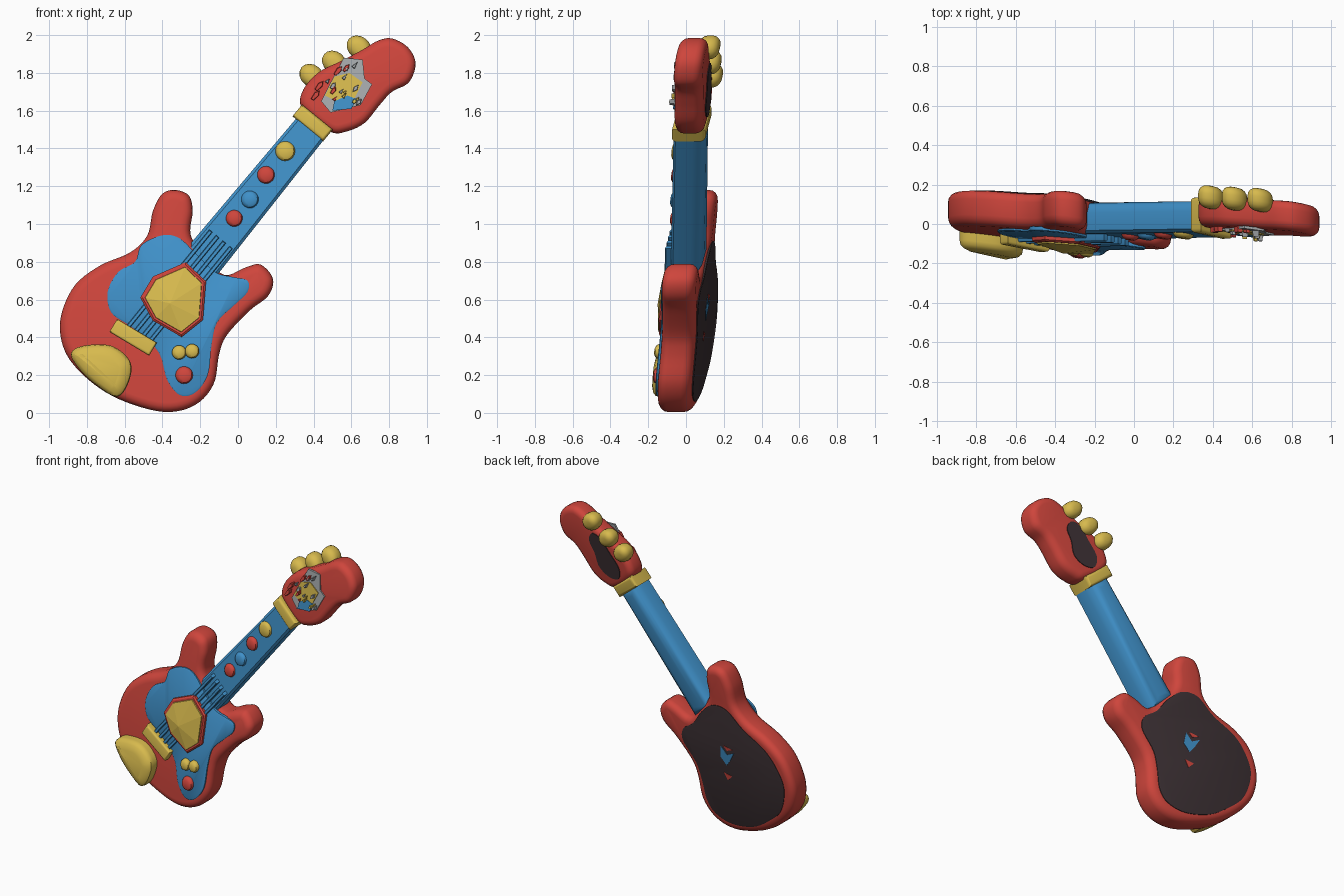
import bpy, bmesh, math, random
from mathutils import Vector

cube = bpy.data.objects.get("Cube")
if cube:
    bpy.data.objects.remove(cube)


def make_material(name, rgb):
    mat = bpy.data.materials.new(name)
    mat.use_nodes = True
    mat.diffuse_color = (*rgb, 1)
    mat.node_tree.nodes["Principled BSDF"].inputs["Base Color"].default_value = (*rgb, 1)
    return mat


RED = make_material("red plastic", (0.62, 0.06, 0.045))
BLUE = make_material("blue plastic", (0.05, 0.28, 0.58))
YELLOW = make_material("yellow plastic", (0.68, 0.49, 0.075))
DARK = make_material("dark backing", (0.045, 0.03, 0.034))
GREY = make_material("light grey", (0.38, 0.4, 0.41))

# The whole instrument lies in one tilted plane
def plane_depth(x, z):
    return -0.10 - 0.125 * x + 0.118 * z


AXIS = Vector((0.633, 0.774))
SIDE = Vector((-0.774, 0.633))


def outline(points, steps=5):
    """Closed smooth curve through points given in hundredths."""
    p = [Vector(q) / 100 for q in points]
    out = []
    for i in range(len(p)):
        a, b, c, d = (p[(i + k) % len(p)] for k in (-1, 0, 1, 2))
        for s in range(steps):
            t = s / steps
            out.append(b + (c - a) * t / 2 + (a * 2 - b * 5 + c * 4 - d) * t * t / 2
                       + (b * 3 - a - c * 3 + d) * t ** 3 / 2)
    return out


def polygon(points):
    return [Vector(q) / 100 for q in points]


def disc(x, z, r, sides=20, rz=None):
    angles = [math.tau * i / sides for i in range(sides)]
    return [Vector((x, z)) + AXIS * (r * math.cos(a)) + SIDE * ((rz or r) * math.sin(a))
            for a in angles]


def bar(start, end, half):
    """Strip between two points, with its half width at each end."""
    a, b = Vector(start), Vector(end)
    d = (b - a).normalized()
    n = Vector((-d.y, d.x))
    return [a + n * half[0], a - n * half[0], b - n * half[1], b + n * half[1]]


def inset(pts, amount):
    area = sum(a.x * b.y - a.y * b.x for a, b in zip(pts, pts[1:] + pts[:1]))
    sign = 1 if area > 0 else -1
    out = []
    for i, p in enumerate(pts):
        e1 = (p - pts[i - 1]).normalized()
        e2 = (pts[(i + 1) % len(pts)] - p).normalized()
        n1, n2 = Vector((-e1.y, e1.x)), Vector((-e2.y, e2.x))
        out.append(p + (n1 + n2) * (sign * amount / max(0.4, 1 + n1.dot(n2))))
    return out


def slab(name, pts, profile, mat, back=None, apex=None, smooth=True):
    """Loft an outline through (inset, depth) rings, front to back."""
    bm = bmesh.new()
    rings = [[bm.verts.new((q.x, d, q.y)) for q in inset(pts, amount)]
             for amount, d in profile]
    n = len(pts)
    for r1, r2 in zip(rings, rings[1:]):
        for i in range(n):
            bm.faces.new((r1[i], r1[(i + 1) % n], r2[(i + 1) % n], r2[i]))
    if apex:
        tip = bm.verts.new(apex)
        for i in range(n):
            bm.faces.new((rings[0][i], rings[0][(i + 1) % n], tip))
    else:
        bm.faces.new(rings[0])
    cap = bm.faces.new(rings[-1])
    cap.material_index = 1 if back else 0
    for v in bm.verts:
        v.co.y += plane_depth(v.co.x, v.co.z)
    bmesh.ops.recalc_face_normals(bm, faces=bm.faces)
    mesh = bpy.data.meshes.new(name)
    bm.to_mesh(mesh)
    bm.free()
    for m in (mat, back):
        if m:
            mesh.materials.append(m)
    obj = bpy.data.objects.new(name, mesh)
    bpy.context.collection.objects.link(obj)
    if smooth:
        bpy.ops.object.select_all(action="DESELECT")
        obj.select_set(True)
        bpy.context.view_layer.objects.active = obj
        bpy.ops.object.shade_smooth_by_angle(angle=math.radians(35))
    return obj


def rounded(front, back, r):
    """Profile with both edges rounded by r."""
    arc = [(r * (1 - math.cos(a)), r * (1 - math.sin(a)))
           for a in (math.pi / 2 * k / 4 for k in range(5))]
    return [(i, front + d) for i, d in reversed(arc)] + [(i, back - d) for i, d in arc]


def button(name, x, z, r, top, mat, base=-0.06):
    return slab(name, disc(x, z, r), [(0.02, top), (0.006, top + 0.008),
                                      (0, top + 0.02), (0, base)], mat)


# Body with two horns
body = outline([(-33, 118), (-40, 116), (-45, 107), (-48, 94), (-57, 85), (-73, 78),
                (-86, 68), (-93, 54), (-94, 41), (-89, 28), (-76, 15), (-60, 6), (-39, 0.5),
                (-23, 4), (-13, 15), (-10, 31), (-6, 41), (6, 54), (16, 62), (18.5, 71),
                (12, 78.5), (4, 77), (-7, 73), (-17, 82), (-25, 94), (-24, 107), (-26, 115)])
slab("body", body, rounded(-0.09, 0.09, 0.05), RED)

# Dark back cover with its broken opening
cover = outline([(-42, 90), (-55, 80), (-72, 71), (-82, 60), (-87, 47), (-83, 30), (-72, 19),
                 (-58, 10), (-40, 6), (-26, 9), (-19, 17), (-16, 30), (-12, 42), (-2, 55),
                 (-3, 64), (-12, 71), (-20, 82), (-30, 90)])
slab("back_cover", cover, [(0, 0.085), (0, 0.094), (0.01, 0.097)], DARK)
slab("cover_opening", polygon([(-46, 60), (-40, 57), (-35, 62), (-34, 54), (-39, 49),
                               (-42, 53)]), [(0, 0.09), (0, 0.099)], BLUE, smooth=False)
for i, pts in enumerate([[(-43, 42), (-36, 43), (-39, 38)], [(-45, 62), (-37, 63), (-40, 60)]]):
    slab(f"cover_chip_{i}", polygon(pts), [(0, 0.09), (0, 0.099)], RED, smooth=False)

# Blue front guard
guard = outline([(-69, 64), (-63.5, 74.5), (-54.5, 80), (-51, 89), (-40, 94), (-31, 92.5),
                 (-22, 84), (-12, 74.5), (-3, 72), (5, 70), (5, 64), (-2, 57), (-11, 48),
                 (-14, 36), (-16, 20), (-23, 10.5), (-31, 9.5), (-37.5, 17.5), (-41, 30),
                 (-47, 38), (-57, 46), (-67, 53)])
slab("front_guard", guard, [(0.008, -0.103), (0, -0.098), (0, -0.08)], BLUE)

# Neck with a rounded back, and the collar at its top
neck_base, neck_top = Vector((-0.2, 0.79)), Vector((0.40, 1.525))
slab("neck", bar(neck_base, neck_top, (0.108, 0.092)),
     [(0.015, -0.083), (0, -0.07), (0, 0.02), (0.02, 0.06), (0.045, 0.078), (0.07, 0.083)], BLUE)
collar = Vector((0.395, 1.535))
slab("neck_collar", bar(collar - SIDE * 0.105, collar + SIDE * 0.105, (0.04, 0.04)),
     rounded(-0.092, 0.088, 0.02), YELLOW)

# Headstock, back cover and tuning knobs
head = outline([(34, 61), (34.5, 71), (43, 80.5), (54, 86), (65.5, 92), (74, 97), (81.5, 98.2),
                (90, 93.5), (94, 85), (90.5, 75), (81.5, 70), (75, 63), (67, 53.5),
                (57.5, 49), (48.5, 49)])
head = [p + Vector((0, 1)) for p in head]
slab("headstock", head, rounded(-0.065, 0.085, 0.045), RED)
head_cover = outline([(44, 158), (43, 166), (50, 175), (57, 183), (64, 185), (67, 179),
                      (63, 171), (60, 162), (52, 157)])
slab("headstock_cover", head_cover, [(0, 0.08), (0, 0.09)], DARK)
for i, (x, z) in enumerate([(0.39, 1.785), (0.51, 1.855), (0.64, 1.935)]):
    slab(f"tuning_knob_{i}", disc(x, z, 0.058, 16, 0.07), rounded(0.015, 0.13, 0.045), YELLOW)

# Headstock badge: grey plate, colour patches and scattered chips
slab("badge_plate", polygon([(48, 173), (56, 188), (66, 187), (67, 177), (71, 174), (65, 163),
                             (49, 159), (44, 165)]), [(0, -0.074), (0, -0.06)], GREY, smooth=False)
slab("badge_yellow", polygon([(46, 168), (51, 178), (59, 180), (66, 175), (62, 167),
                              (54, 164)]), [(0, -0.08), (0, -0.072)], YELLOW, smooth=False)
slab("badge_blue", polygon([(50, 160), (51, 165), (58, 168), (63, 166), (60, 161)]),
     [(0, -0.083), (0, -0.074)], BLUE, smooth=False)
random.seed(4)
for i in range(16):
    x, z = random.uniform(0.47, 0.65), random.uniform(1.64, 1.85)
    chip = disc(x, z, random.uniform(0.015, 0.03), random.choice((3, 4, 5)), 0.013)
    slab(f"badge_chip_{i}", chip, [(0.003, -random.uniform(0.085, 0.105)), (0, -0.07)],
         (RED, GREY, YELLOW, GREY)[i % 4], smooth=False)
for i, (x, z) in enumerate([(0.41, 1.68), (0.43, 1.73), (0.53, 1.81)]):
    slab(f"red_chip_{i}", disc(x, z, 0.035, 5, 0.015), [(0.003, -0.09), (0, -0.06)], RED, smooth=False)

# Neck buttons
for i, (x, z, r, mat) in enumerate([(0.25, 1.386, 0.052, YELLOW), (0.148, 1.26, 0.046, RED),
                                    (0.063, 1.13, 0.046, BLUE), (-0.02, 1.03, 0.044, RED)]):
    button(f"neck_button_{i}", x, z, r, -0.105, mat)

# Raised strings above and below the strummer
for i in range(4):
    off = SIDE * (0.046 * (i - 1.5))
    for part, a, b in (("upper", (-0.27, 0.70), (-0.09, 0.92)), ("lower", (-0.53, 0.41), (-0.4, 0.57))):
        slab(f"{part}_string_{i}", bar(Vector(a) + off, Vector(b) + off, (0.011, 0.011)),
             [(0.004, -0.118), (0, -0.112), (0, -0.07)], BLUE)

# Faceted strummer with a red rim
star = polygon([(-28, 78), (-18.5, 69), (-20, 50), (-30, 42), (-44, 50), (-50, 61), (-44, 71)])
slab("strummer_rim", inset(star, -0.015), [(0.01, -0.128), (0, -0.12), (0, -0.08)], RED, smooth=False)
slab("strummer", star, [(0.008, -0.135), (0, -0.1)], YELLOW, apex=(-0.36, -0.163, 0.58), smooth=False)

# Bridge, corner pad and control buttons
slab("bridge", bar((-0.66, 0.463), (-0.45, 0.337), (0.04, 0.04)), rounded(-0.14, -0.07, 0.014), YELLOW)
pad = outline([(-88.5, 31), (-82, 35.5), (-67, 35.5), (-57, 27), (-58, 16), (-64, 8.5),
               (-74, 14), (-83, 22)], 4)
slab("corner_pad", pad, [(0.06, -0.178), (0.02, -0.166), (0.004, -0.15), (0, -0.13), (0, -0.045)],
     YELLOW, back=GREY)
button("control_left", -0.312, 0.32, 0.038, -0.135, YELLOW)
button("control_right", -0.243, 0.327, 0.038, -0.135, YELLOW)
button("control_red", -0.285, 0.2, 0.046, -0.13, RED)
